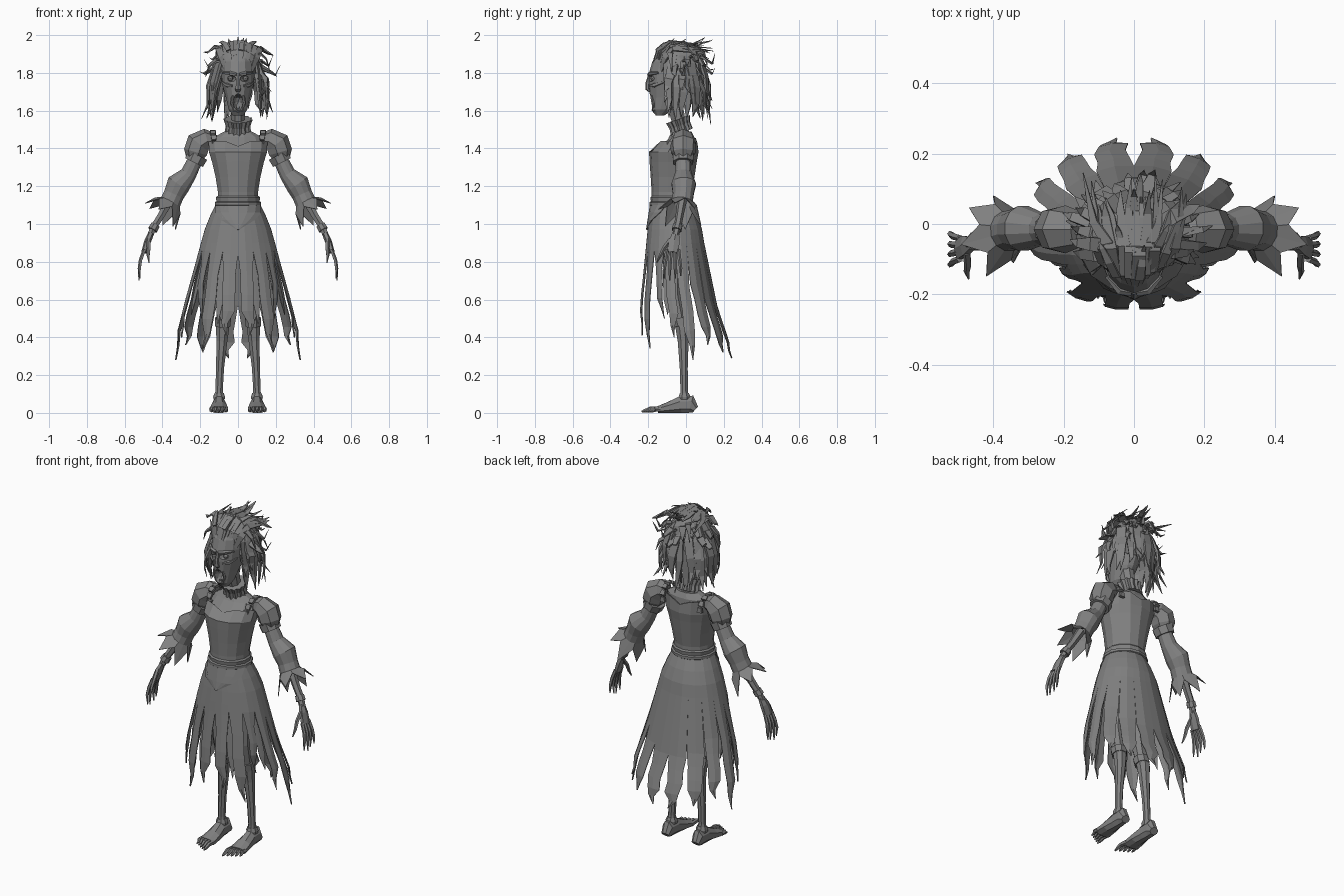
import bpy, bmesh, math, random
from mathutils import Vector as V

random.seed(11)
U = random.uniform
grey = bpy.data.materials.new("ash grey")
grey.diffuse_color = (0.22, 0.22, 0.22, 1)


def tube(bm, pts, n=6, ref=(0, -1, 0), axis=None, caps=True, star=1.0):
    """Loft of ellipses along pts (x, y, z, width radius, depth radius)."""
    P = [V(p[:3]) for p in pts]
    rings = []
    for i, p in enumerate(pts):
        d = V(axis) if axis else P[min(i + 1, len(P) - 1)] - P[max(i - 1, 0)]
        d.normalize()
        s = d.cross(V(ref))
        if s.length < 0.2:
            s = d.cross(V((0.3, 0.2, 1)))
        s.normalize()
        u = s.cross(d)
        rx, ry = p[3], p[-1]
        ring = []
        for k in range(n):
            a = math.tau * (k + 0.5) / n
            f = star if k % 2 else 1.0
            ring.append(bm.verts.new(P[i] + s * (rx * f * math.cos(a)) + u * (ry * f * math.sin(a))))
        rings.append(ring)
    for r, q in zip(rings, rings[1:]):
        for k in range(n):
            bm.faces.new((r[k], r[(k + 1) % n], q[(k + 1) % n], q[k]))
    if caps:
        bm.faces.new(rings[0][::-1])
        bm.faces.new(rings[-1])
    return rings


def sheet(bm, rows):
    grid = [[bm.verts.new(p) for p in row] for row in rows]
    for r, q in zip(grid, grid[1:]):
        for k in range(len(r) - 1):
            bm.faces.new((r[k], r[k + 1], q[k + 1], q[k]))


def finish(bm, name, mirror=False, thick=0):
    bmesh.ops.recalc_face_normals(bm, faces=bm.faces)
    me = bpy.data.meshes.new(name)
    bm.to_mesh(me)
    bm.free()
    ob = bpy.data.objects.new(name, me)
    bpy.context.collection.objects.link(ob)
    me.materials.append(grey)
    if thick:
        ob.modifiers.new("Thickness", 'SOLIDIFY').thickness = thick
    if mirror:
        ob.modifiers.new("Mirror", 'MIRROR')
    return ob


def part(name, pts, mirror=False, thick=0, **kw):
    bm = bmesh.new()
    tube(bm, pts, **kw)
    return finish(bm, name, mirror, thick)


UP = (0, 0, 1)

# Torso, bodice and belt
part("chest", [(0, -.06, 1.385, .135, .108), (0, -.04, 1.42, .142, .09),
               (0, -.02, 1.46, .13, .066), (0, -.018, 1.49, .075, .048)], n=12, axis=UP)
bm = bmesh.new()
rings = tube(bm, [(0, -.075, 1.10, .106, .102), (0, -.075, 1.17, .104, .102), (0, -.071, 1.25, .117, .111),
                  (0, -.068, 1.33, .136, .12), (0, -.065, 1.38, .152, .126), (0, -.042, 1.42, .155, .098)],
             n=14, axis=UP, caps=False)
for v in rings[-1]:                       # sweetheart neckline
    v.co.z += 0.016 if abs(v.co.x) > .03 else -.012
    if v.co.y > 0:
        v.co.z += 0.02
finish(bm, "bodice", thick=.005)
part("belt", [(0, -.075, 1.095, .118, .112), (0, -.075, 1.10, .126, .119), (0, -.075, 1.115, .126, .119),
              (0, -.075, 1.12, .117, .111), (0, -.075, 1.14, .120, .114), (0, -.075, 1.148, .112, .107)],
     n=14, axis=UP, caps=False)
part("neck", [(0, -.015, 1.45, .05, .045), (0, -.04, 1.55, .038, .04), (0, -.065, 1.66, .042, .045)], n=8)
part("ruffled_collar", [(0, -.022, 1.485, .07, .062), (0, -.032, 1.52, .066, .058), (0, -.042, 1.555, .078, .068)],
     n=28, axis=(0, -.35, 1), star=.86)

# Frilled shoulder straps
bm = bmesh.new()
for i in range(7):
    t = math.pi * i / 6
    c = V((.122 + .012 * math.sin(t), -.025 - .068 * math.cos(t), 1.42 + .07 * math.sin(t)))
    d = V((0, math.sin(t), math.cos(t))) * .014
    tube(bm, [(*(c - d), .016, .009), (*(c + d), .022, .012)], n=4, ref=(0, -math.cos(t), math.sin(t)))
finish(bm, "shoulder_straps", True)

# Skirt: torn panels on a widening body
SK = [(1.11, .115, -.185, .03), (1.0, .168, -.20, .08), (.85, .21, -.215, .105),
      (.65, .262, -.232, .143), (.45, .305, -.238, .198), (.26, .335, -.235, .245)]


def skirt(a, z, s=1.0):
    for p, q in zip(SK, SK[1:]):
        if z >= q[0] or q is SK[-1]:
            t = (p[0] - z) / (p[0] - q[0])
            rx, f, b = (p[i] + (q[i] - p[i]) * t for i in (1, 2, 3))
            return V((s * rx * math.sin(a), (f + b) / 2 - s * (b - f) / 2 * math.cos(a), z))


N = 16
# tip height, split height, widening and narrowing, front to back
PANELS = ((.41, .84, .85, 0), (.34, .86, .85, -.02), (.50, .86, .7, -.22), (.40, .82, .85, -.02),
          (.28, .8, .95, 0), (.36, .68, .95, .02), (.32, .6, .95, .03), (.29, .57, .95, .03))
bm = bmesh.new()
for i in range(N):
    j = min(i, N - 1 - i)
    sgn = 1 if i < N // 2 else -1
    rnd = random.Random(41 + j)
    a, h = math.tau * (i + .5) / N, math.pi / N
    tip, split, wide, kick = PANELS[j]
    rows = [(1.11, 1, 0), (1.04, 1, 0), (.97, 1, 0), (.9, 1, 0), (split, 1, 0)]
    for t, w in ((.25, .84), (.5, .76), (.7, .68), (.85, .34), (1, .03)):
        rows.append((split + (tip - split) * t, w * wide, rnd.uniform(-.3, .3) * t * sgn))
    flare = (0, .01, .03, .04, .01, 0)
    out = []
    for k, (z, w, wob) in enumerate(rows):
        s = 1 + (flare[k - 4] + kick * (k - 4) / 5 if k > 4 else 0)
        out.append([skirt(a + h * (c * w + wob), z, s * (1.015 if c == 0 else 1)) for c in (-1, 0, 1)])
    sheet(bm, out)
bmesh.ops.remove_doubles(bm, verts=bm.verts, dist=.0005)
finish(bm, "torn_skirt", thick=.004)

# Pointed waist panel in front
bm = bmesh.new()
sheet(bm, [[skirt(w * c / 3, z, s) for c in range(-3, 4)]
           for z, w, s in ((1.11, 1.4, 1.05), (1.06, 1.0, 1.05), (1.02, .55, 1.05), (.97, .03, 1.06))])
finish(bm, "waist_panel", thick=.008)

# Loose inner rags hanging between front panels
bm = bmesh.new()
for a, tip in ((.4, .47), (1.2, .52)):
    sheet(bm, [[skirt(a + c * w, z, .92) for c in (-1, 0, 1)]
               for z, w in ((.93, .11), (.72, .1), (.6, .09), (tip, .005))])
finish(bm, "inner_rags", True, .004)

# Legs and feet
part("leg", [(.07, -.07, .98, .05), (.078, -.06, .62, .042), (.08, -.035, .5, .036), (.082, -.02, .45, .038),
             (.085, -.015, .38, .031), (.095, -.012, .24, .023), (.1, -.01, .12, .021), (.1, -.008, .06, .028)],
     mirror=True, n=8)
part("stocking_cuff", [(.079, -.035, .5, .046), (.081, -.026, .46, .043)], mirror=True, n=8)
part("ankle_cuff", [(.1, -.009, .105, .026), (.1, -.008, .085, .034), (.1, -.008, .07, .032)], mirror=True, n=8)
bm = bmesh.new()
tube(bm, [(.1, .05, .018, .026, .022), (.1, .025, .042, .034, .055), (.1, -.03, .04, .036, .052),
          (.1, -.09, .027, .046, .034), (.102, -.15, .016, .052, .02)], n=8, ref=UP)
for k in range(5):
    x, y = .062 + .02 * k, -.235 + .012 * k
    tube(bm, [(x, -.135, .018, .011, .014), (x, (y - .14) / 2, .022, .011, .013),
              (x, y + .02, .012, .009, .01), (x, y, .007, .003, .005)], n=5, ref=UP)
for v in bm.verts:
    v.co.z = max(v.co.z, 0)
finish(bm, "foot", True)

# Sleeves
part("shoulder_puff", [(.135, -.015, 1.445, .04), (.165, -.015, 1.45, .056), (.207, -.015, 1.425, .07),
                       (.222, -.015, 1.38, .066), (.23, -.015, 1.345, .046)], mirror=True, n=7)
part("sleeve_band", [(.213, -.015, 1.365, .06), (.233, -.015, 1.325, .057)], mirror=True, n=8)
bm = bmesh.new()
rings = tube(bm, [(.226, -.015, 1.34, .04), (.262, -.015, 1.265, .045), (.315, -.012, 1.21, .066),
                  (.34, -.015, 1.155, .056), (.358, -.02, 1.115, .058), (.382, -.025, 1.08, .098)],
             n=12, caps=False)
c, d = V((.382, -.025, 1.08)), V((.5, -.1, -.86)).normalized()
for k, v in enumerate(rings[-1]):         # ragged flare
    low = .025 if v.co.x < c.x else 0
    v.co += (v.co - c) * U(.05, .3) + d * U(.025 + low, .05 + low) if k % 2 else d * -.02 - (v.co - c) * .15
finish(bm, "ragged_sleeve", True, .004)

# Forearm and hand
part("forearm", [(.36, -.02, 1.13, .026), (.41, -.035, 1.04, .021), (.445, -.045, .985, .02),
                 (.465, -.055, .94, .018)], mirror=True, n=6)
part("wrist_band", [(.437, -.043, .995, .026), (.452, -.05, .968, .028)], mirror=True, n=8)
bm = bmesh.new()
tube(bm, [(.46, -.054, .95, .02, .016), (.478, -.062, .91, .032, .018), (.497, -.07, .85, .036, .015)],
     n=6, ref=(1, 0, 0))
for k in range(4):
    y, e = -.1 + .02 * k, -.115 + .029 * k
    tube(bm, [(.495, y, .865, .01), (.515, (y + e) / 2, .81, .01), (.522, e, .765, .009),
              (.518 + .006 * (k % 2), e, .70 + .012 * abs(k - 1), .003)], n=5)
tube(bm, [(.475, -.08, .92, .012), (.472, -.115, .875, .011), (.475, -.135, .835, .009),
          (.47, -.155, .795, .003)], n=5)
finish(bm, "hand", True)

# Head with carved sockets and open mouth
head = part("head", [(0, -.138, 1.575, .03, .022), (0, -.122, 1.605, .05, .062), (0, -.1, 1.67, .066, .092),
                     (0, -.088, 1.74, .086, .11), (0, -.078, 1.80, .09, .118), (0, -.07, 1.86, .086, .108),
                     (0, -.055, 1.92, .066, .08), (0, -.05, 1.945, .03, .04)], n=14, axis=UP)
bm = bmesh.new()
for loc, sc in (((0, -.195, 1.645), (.028, .06, .046)), ((.04, -.195, 1.77), (.03, .034, .018)),
                ((-.04, -.195, 1.77), (.03, .034, .018))):
    new = bmesh.ops.create_icosphere(bm, subdivisions=2, radius=1)["verts"]
    for v in new:
        v.co = V(v.co[i] * sc[i] + loc[i] for i in range(3))
cut = finish(bm, "face_cutter")
cut.hide_render = True
cut.display_type = 'WIRE'
mod = head.modifiers.new("Face", 'BOOLEAN')
mod.operation, mod.object = 'DIFFERENCE', cut

bm = bmesh.new()
tube(bm, [(.008, -.196, 1.79, .01, .01), (.04, -.19, 1.797, .012, .012), (.078, -.148, 1.80, .006, .006)], n=5)
tube(bm, [(.03, -.19, 1.73, .007, .008), (.056, -.168, 1.735, .013, .013), (.082, -.12, 1.75, .006, .006)], n=5)
tube(bm, [(.03, -.183, 1.68, .007), (.035, -.175, 1.64, .008), (.022, -.168, 1.602, .008), (0, -.166, 1.594, .009)], n=5)
for x in (.006, .017):                    # teeth
    tube(bm, [(x, -.178, 1.69, .005), (x, -.176, 1.667, .002)], n=4)
    tube(bm, [(x, -.162, 1.602, .005), (x, -.164, 1.618, .002)], n=4)
finish(bm, "brow_cheek_and_lip", True)
part("nose", [(0, -.192, 1.79, .008, .008), (0, -.203, 1.745, .011, .012), (0, -.204, 1.715, .017, .012),
              (0, -.192, 1.702, .012, .006)], n=6)
bm = bmesh.new()
bmesh.ops.create_icosphere(bm, subdivisions=2, radius=.014)
bmesh.ops.translate(bm, verts=bm.verts, vec=(.04, -.173, 1.77))
finish(bm, "eye", True)

# Hair: cap, hanging locks, swept top, side flicks
bm = bmesh.new()
bmesh.ops.create_icosphere(bm, subdivisions=2, radius=1)
for v in bm.verts:
    v.co = V((v.co.x * .108, -.035 + v.co.y * .122, 1.835 + v.co.z * .128))
finish(bm, "hair_cap")


def lock(bm, pts, w):
    ws = [w * .6, w, w * .95, w * .6, .0015][-len(pts):]
    mid = V(pts[len(pts) // 2]) - V((0, -.05, 1.8))
    tube(bm, [(*p, r, max(r * .3, .0015)) for p, r in zip(pts, ws)], n=4, ref=mid.normalized())


bm = bmesh.new()
for i in range(38):
    a = math.radians(56 + 248 * (i + U(-.4, .4)) / 37)
    z0, z1 = U(1.8, 1.92), U(1.52, 1.70)
    side = abs(math.sin(a))
    out, b = U(1.15, 1.5) + .12 * side, a
    pts = []
    for r, t in ((.85, 0), (1.2, .2), (out, .5), (out * 1.02, .78), (out * U(.85, 1.25), 1)):
        pts.append((.102 * r * math.sin(b), -.04 - .112 * r * math.cos(b) * (.8 if math.cos(b) > 0 else 1),
                    z0 + (z1 - z0) * t))
        b += U(-.09, .09)
    lock(bm, pts, U(.024, .038))
finish(bm, "hanging_locks")

bm = bmesh.new()
for i in range(15):
    x = -.085 + .17 * i / 14 + U(-.004, .004)
    drop = 1.5 * abs(x) ** 1.5
    k = U(1.4, 2.2)
    lock(bm, [(x * .8, -.178 + abs(x) * .5, 1.85 - drop), (x * 1.1, -.155 + abs(x) * .5, 1.92 - drop),
              (x * 1.3, -.07 + U(-.02, .02), 1.968 - drop), (x * k * .9, U(.0, .05), 1.955 - drop),
              (x * k + U(-.02, .02), U(.06, .15), 1.94 - drop + U(-.05, .05))], U(.02, .03))
finish(bm, "swept_hair")

bm = bmesh.new()
for i in range(20):
    a = math.radians(70 + 220 * (i + U(-.3, .3)) / 19)
    z = U(1.8, 1.93)
    s, c = math.sin(a), -math.cos(a)
    k = U(.165, .225)
    lock(bm, [(.08 * s, -.045 + .1 * c, z), (.125 * s, -.035 + .13 * c, z + .012),
              (k * .88 * s, -.03 + k * .78 * c, z - .02),
              (k * s, -.02 + k * .8 * c, z + U(-.09, .04))], U(.02, .032))
for x, y, z in ((.03, -.06, 1.985), (-.05, 0, 1.98), (.1, .0, 1.965), (-.1, -.05, 1.96), (0, .1, 1.99), (.02, .14, 1.975)):
    lock(bm, [(x * .5, y - .1, 1.92), (x * .7, y - .06, 1.955), (x * .9, y - .02, 1.965), (x, y, z)], .018)
finish(bm, "hair_flicks")
